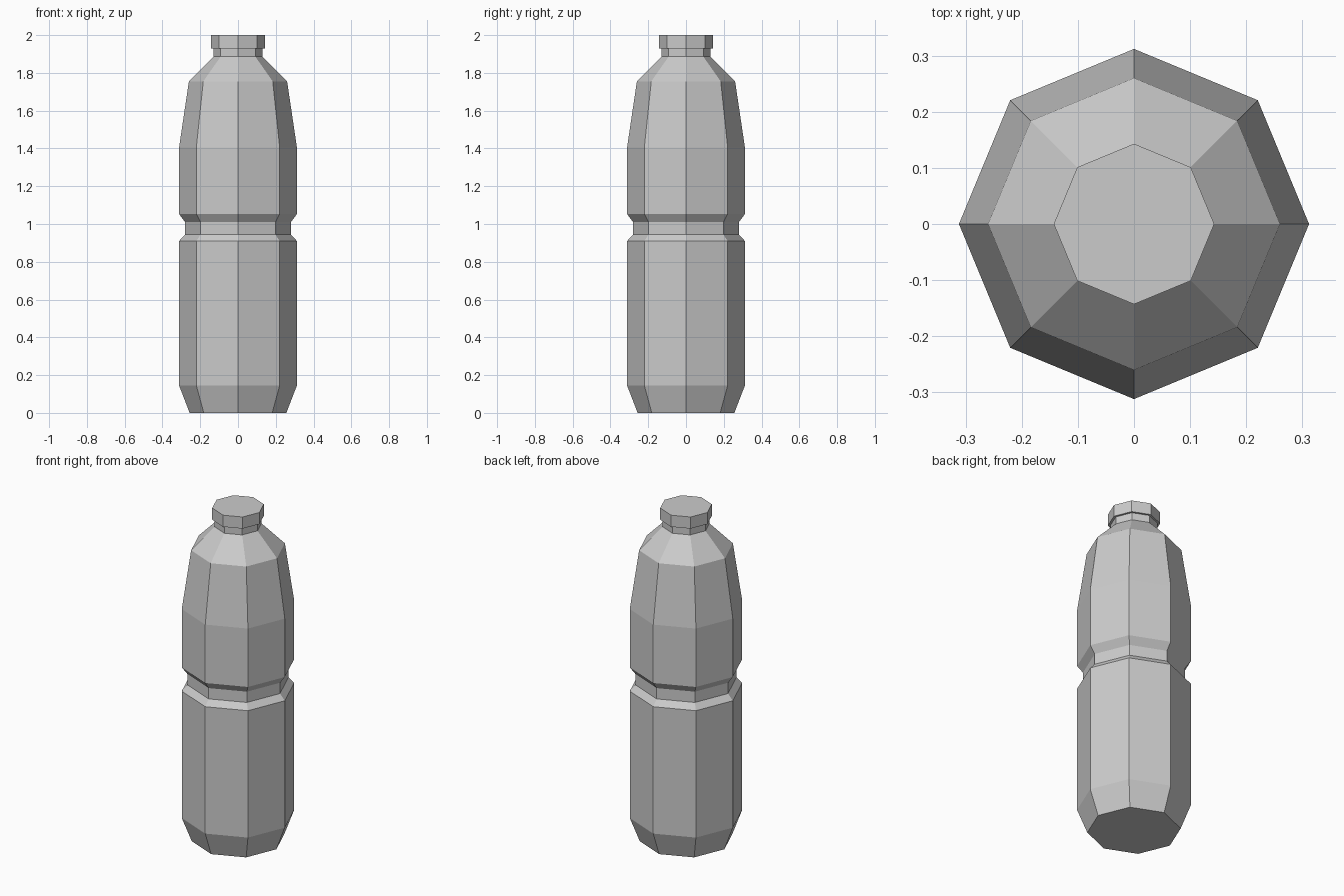
import bpy
import bmesh
from math import cos, sin, pi

cube = bpy.data.objects.get("Cube")
if cube:
    bpy.data.objects.remove(cube, do_unlink=True)

SIDES = 8

# Single grey plastic
grey = bpy.data.materials.new("grey plastic")
grey.use_nodes = True
colour = (0.6, 0.6, 0.6, 1)
grey.diffuse_color = colour
grey.node_tree.nodes["Principled BSDF"].inputs["Base Color"].default_value = colour


def lathe(name, profile):
    """Closed eight-sided solid from (radius, height) pairs, bottom to top."""
    bm = bmesh.new()
    rings = [[bm.verts.new((r * cos(2 * pi * i / SIDES), r * sin(2 * pi * i / SIDES), z))
              for i in range(SIDES)] for r, z in profile]
    for low, high in zip(rings, rings[1:]):
        for i in range(SIDES):
            j = (i + 1) % SIDES
            bm.faces.new((low[i], low[j], high[j], high[i]))
    bm.faces.new(rings[0][::-1])
    bm.faces.new(rings[-1])
    mesh = bpy.data.meshes.new(name)
    bm.to_mesh(mesh)
    bm.free()
    mesh.materials.append(grey)
    obj = bpy.data.objects.new(name, mesh)
    bpy.context.collection.objects.link(obj)
    return obj


# Body: tapered foot, grip groove at the waist, sloped shoulder and neck
lathe("bottle_body", [
    (0.256, 0), (0.312, 0.145), (0.312, 0.91),
    (0.28, 0.945), (0.28, 1.01), (0.312, 1.053),
    (0.312, 1.405), (0.26, 1.755), (0.13, 1.886), (0.13, 1.93),
])

# Screw cap
lathe("bottle_cap", [(0.143, 1.93), (0.143, 2.0)])
